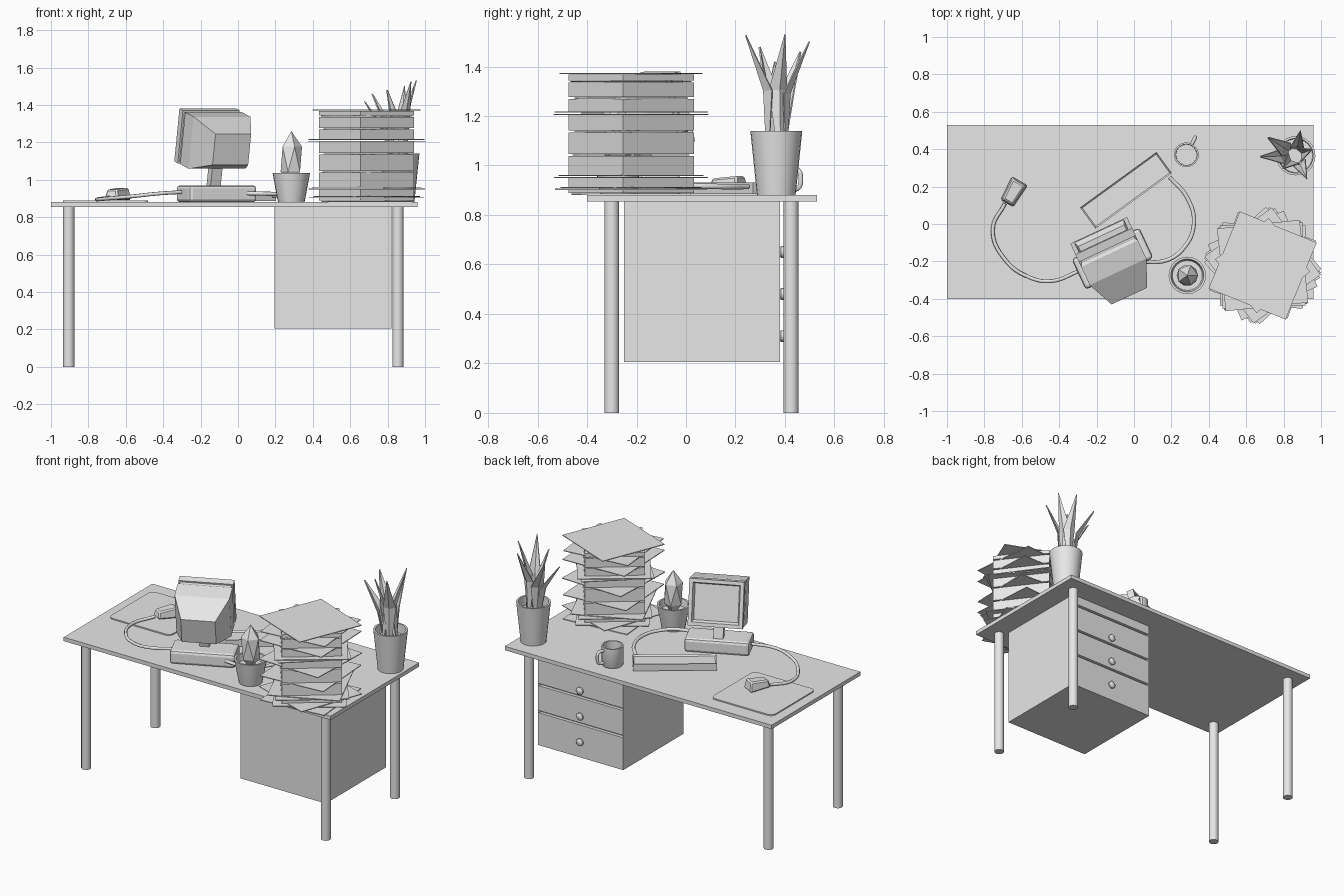
import bpy, bmesh, math
from math import radians, cos, sin, pi
from mathutils import Vector, Matrix

if "Cube" in bpy.data.objects:
    bpy.data.objects.remove(bpy.data.objects["Cube"])

mat = bpy.data.materials.new("plain_grey")
mat.use_nodes = True
GREY = (0.8, 0.8, 0.8, 1)
mat.diffuse_color = GREY
mat.node_tree.nodes["Principled BSDF"].inputs["Base Color"].default_value = GREY
TOP = 0.88


def finish(name, bm, loc=(0, 0, 0), turn=0, tilt=0, smooth=False):
    bmesh.ops.recalc_face_normals(bm, faces=bm.faces)
    me = bpy.data.meshes.new(name)
    bm.to_mesh(me)
    bm.free()
    ob = bpy.data.objects.new(name, me)
    bpy.context.collection.objects.link(ob)
    me.materials.append(mat)
    ob.location = loc
    ob.rotation_euler = (radians(tilt), 0, radians(turn))
    if smooth:
        bpy.ops.object.select_all(action='DESELECT')
        ob.select_set(True)
        bpy.context.view_layer.objects.active = ob
        bpy.ops.object.shade_smooth_by_angle(angle=radians(40))
    return ob


def cube_mesh(size):
    bm = bmesh.new()
    bmesh.ops.create_cube(bm, size=1)
    bmesh.ops.scale(bm, vec=size, verts=bm.verts)
    return bm


def box(name, size, loc, turn=0, tilt=0, bevel=0):
    ob = finish(name, cube_mesh(size), loc, turn, tilt)
    if bevel:
        mod = ob.modifiers.new("bevel", 'BEVEL')
        mod.width, mod.segments = bevel, 2
    return ob


def lathe(name, profile, loc, sides=24):
    """Spin (radius, height) points around z."""
    bm = bmesh.new()
    rings = [[bm.verts.new((r * cos(2 * pi * i / sides), r * sin(2 * pi * i / sides), z))
              for i in range(sides)] for r, z in profile]
    for a, b in zip(rings, rings[1:]):
        for i in range(sides):
            j = (i + 1) % sides
            bm.faces.new((a[i], a[j], b[j], b[i]))
    bm.faces.new(rings[0])
    bm.faces.new(rings[-1])
    return finish(name, bm, loc, smooth=True)


def tube(name, points, radius):
    cu = bpy.data.curves.new(name, 'CURVE')
    cu.dimensions = '3D'
    cu.bevel_depth, cu.bevel_resolution, cu.resolution_u = radius, 2, 8
    cu.use_fill_caps = True
    sp = cu.splines.new('BEZIER')
    sp.bezier_points.add(len(points) - 1)
    for bp, p in zip(sp.bezier_points, points):
        bp.co = p
        bp.handle_left_type = bp.handle_right_type = 'AUTO'
    ob = bpy.data.objects.new(name, cu)
    bpy.context.collection.objects.link(ob)
    cu.materials.append(mat)


# Desk top and legs
box("desk_top", (1.96, 0.93, 0.026), (-0.02, 0.065, 0.867))
for x, side in ((-0.905, "right"), (0.855, "left")):
    for y, end in ((-0.3, "front"), (0.425, "back")):
        lathe(f"leg_{end}_{side}", [(0.03, 0), (0.03, 0.855)], (x, y, 0))

# Drawer cabinet: plain body, with grooves pushed into the back
bm = cube_mesh((0.625, 0.63, 0.65))
for z in (0.085, 0.07, -0.095, -0.11, 0.25, 0.265):
    bmesh.ops.bisect_plane(bm, geom=bm.verts[:] + bm.edges[:] + bm.faces[:],
                           plane_co=(0, 0, z), plane_no=(0, 0, 1))
for f in [f for f in bm.faces if f.normal.y > 0.9 and f.calc_area() < 0.012]:
    bmesh.ops.inset_region(bm, faces=[f], thickness=0.001)
    for v in f.verts:
        v.co.x *= 0.96
        v.co.y -= 0.02
finish("drawer_cabinet", bm, (0.5075, 0.065, 0.53))
for z in (0.65, 0.48, 0.31):
    knob = lathe("drawer_knob", [(0.012, 0), (0.024, 0.008), (0.024, 0.018), (0.014, 0.026)],
                 (0.5075, 0.376, z), 12)
    knob.rotation_euler.x = -pi / 2

# Mouse pad with rounded corners
bm = cube_mesh((0.455, 0.455, 0.008))
bmesh.ops.bevel(bm, geom=[e for e in bm.edges if abs(e.verts[0].co.z - e.verts[1].co.z) > 0.001],
                offset=0.035, segments=4, profile=0.5, affect='EDGES')
finish("mouse_pad", bm, (-0.708, 0.202, 0.884))

# Mouse: box narrowed towards the cable and sloped on top
bm = cube_mesh((0.1, 0.14, 0.065))
for v in bm.verts:
    if v.co.y < 0:
        v.co.x *= 0.8
        v.co.z *= 0.7
    if v.co.z > 0:
        v.co.x *= 0.75
        v.co.y *= 0.85
bmesh.ops.bevel(bm, geom=bm.edges[:], offset=0.008, segments=1, affect='EDGES')
finish("mouse", bm, (-0.645, 0.17, 0.925), -30)
tube("mouse_cable", [(-0.69, 0.11, 0.905), (-0.755, -0.03, 0.895), (-0.69, -0.19, 0.9),
                     (-0.56, -0.285, 0.912), (-0.44, -0.305, 0.925), (-0.29, -0.25, 0.935)], 0.01)

# Keyboard with a recessed key bed
bm = cube_mesh((0.505, 0.14, 0.045))
top = [f for f in bm.faces if f.normal.z > 0.9]
bmesh.ops.inset_region(bm, faces=top, thickness=0.012)
for v in top[0].verts:
    v.co.z -= 0.012
finish("keyboard", bm, (-0.043, 0.18, 0.908), 36)
tube("keyboard_cable", [(0.19, 0.25, 0.915), (0.285, 0.14, 0.915), (0.32, 0.0, 0.918),
                        (0.265, -0.13, 0.922), (0.17, -0.195, 0.925), (0.02, -0.2, 0.928)], 0.011)

# Monitor stand
TURN = 25
box("monitor_base", (0.4, 0.18, 0.09), (-0.115, -0.185, 0.925), TURN, bevel=0.018)
box("monitor_neck", (0.06, 0.05, 0.16), (-0.125, -0.17, 1.02), TURN, 14)


def loft(bm, sections):
    """Join rectangles given as (y, width, height, z shift)."""
    rings = [[bm.verts.new((sx * w / 2, y, dz + sz * h / 2))
              for sx, sz in ((-1, -1), (1, -1), (1, 1), (-1, 1))] for y, w, h, dz in sections]
    for a, b in zip(rings, rings[1:]):
        for i in range(4):
            j = (i + 1) % 4
            bm.faces.new((a[i], a[j], b[j], b[i]))
    bm.faces.new(rings[0])
    bm.faces.new(rings[-1])


# Monitor: recessed screen, frame, body and tapering rear
bm = bmesh.new()
loft(bm, [(0.15, 0.27, 0.225, 0), (0.175, 0.29, 0.245, 0), (0.175, 0.335, 0.29, 0),
          (0.13, 0.335, 0.29, 0), (0.13, 0.315, 0.27, 0), (0.115, 0.315, 0.27, 0),
          (0.1, 0.335, 0.285, 0), (-0.01, 0.335, 0.285, 0), (-0.17, 0.21, 0.17, 0)])
finish("monitor", bm, (-0.103, -0.218, 1.2), TURN, 13)

# Cactus in a pot
POT = [(0.07, 0), (0.075, 0.02), (0.1, 0.155), (0.088, 0.155), (0.08, 0.11)]
lathe("cactus_pot", POT, (0.285, -0.275, TOP))
bm = bmesh.new()
bmesh.ops.create_icosphere(bm, subdivisions=1, radius=1)
bmesh.ops.scale(bm, vec=(0.064, 0.064, 0.15), verts=bm.verts)
finish("cactus", bm, (0.285, -0.275, 1.11))

# Mug with handle
lathe("mug", [(0.06, 0), (0.066, 0.01), (0.066, 0.13), (0.057, 0.13), (0.055, 0.015)],
      (0.28, 0.37, TOP))
out = Vector((0.45, 0.89, 0))
tube("mug_handle", [Vector((0.28, 0.37, z)) + out * d for d, z in
                    ((0.06, 0.985), (0.095, 0.98), (0.105, 0.945), (0.095, 0.91), (0.06, 0.905))], 0.01)

# Leafy plant: folded pointed blades leaning outwards
ROOT = Vector((0.865, 0.365, 1.08))
lathe("plant_pot", [(0.078, 0), (0.105, 0.26), (0.093, 0.26), (0.09, 0.2)], (0.865, 0.365, TOP))
TIPS = [(0.925, 0.24, 1.525), (0.68, 0.36, 1.42), (0.72, 0.46, 1.46),
        (0.89, 0.5, 1.5), (0.955, 0.4, 1.53), (0.8, 0.3, 1.48)]
for tip in TIPS:
    tip = Vector(tip)
    away = Vector((tip.x - ROOT.x, tip.y - ROOT.y, 0)).normalized()
    side = away.cross(Vector((0, 0, 1)))
    bm = bmesh.new()
    spine, left, right = [], [], []
    for t, w in ((0, 0.014), (0.5, 0.04), (1, 0.002)):
        mid = ROOT.lerp(tip, t) - away * 0.05 * sin(pi * t) + away * 0.04 * (1 - t)
        spine.append(bm.verts.new(mid + away * w * 0.5))
        left.append(bm.verts.new(mid - side * w))
        right.append(bm.verts.new(mid + side * w))
    for i in (0, 1):
        bm.faces.new((left[i], spine[i], spine[i + 1], left[i + 1]))
        bm.faces.new((spine[i], right[i], right[i + 1], spine[i + 1]))
    leaf = finish("plant_leaf", bm)
    leaf.modifiers.new("thickness", 'SOLIDIFY').thickness = 0.006

# Stack of books: page blocks between thin covers turned at odd angles
CX, CY = 0.688, -0.222
levels = [0.885, 0.907, 0.955, 1.042, 1.138, 1.21, 1.272, 1.34, 1.372]
for low, high in zip(levels, levels[1:]):
    box("pages", (0.362, 0.362, high - low - 0.008), (CX, CY, (low + high) / 2), 37.5)
covers = [(0.884, 5), (0.904, 33), (0.911, -20), (0.951, 38), (0.96, 24), (1.042, 4), (1.138, -2),
          (1.206, 42), (1.216, 36), (1.272, 2), (1.34, 6), (1.372, -22)]
for z, angle in covers:
    box("book_cover", (0.444, 0.444, 0.005), (CX, CY, z), angle)
